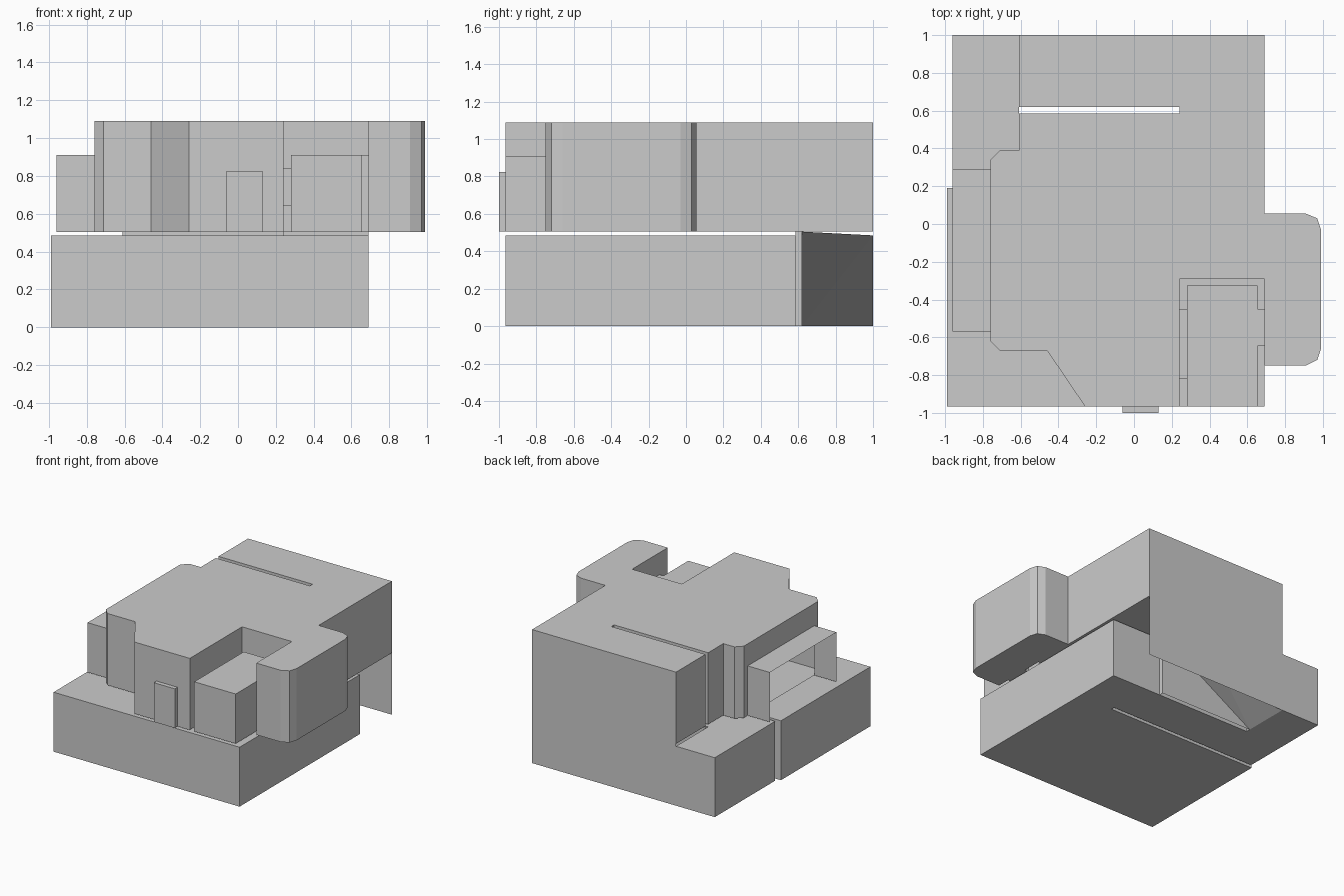
import bpy, bmesh

if "Cube" in bpy.data.objects:
    bpy.data.objects.remove(bpy.data.objects["Cube"])

Z_BASE, Z_FLOOR, Z_LOW, Z_ROOF = 0.485, 0.505, 0.91, 1.09


def make(name, polys):
    """Build one object from a list of polygons given as 3D points."""
    bm = bmesh.new()
    for poly in polys:
        bm.faces.new([bm.verts.new(p) for p in poly])
    bmesh.ops.remove_doubles(bm, verts=bm.verts, dist=1e-4)
    bmesh.ops.recalc_face_normals(bm, faces=bm.faces)
    me = bpy.data.meshes.new(name)
    bm.to_mesh(me)
    bm.free()
    ob = bpy.data.objects.new(name, me)
    bpy.context.collection.objects.link(ob)
    return ob


def flat(pts, z):
    return [(x, y, z) for x, y in pts]


def wall(a, b, z0, z1):
    return [(*a, z0), (*b, z0), (*b, z1), (*a, z1)]


def prism(name, pts, z0, z1):
    sides = [wall(a, b, z0, z1) for a, b in zip(pts, pts[1:] + pts[:1])]
    return make(name, [flat(pts, z0), flat(pts, z1)] + sides)


def box(name, x0, x1, y0, y1, z0, z1):
    return prism(name, [(x0, y0), (x1, y0), (x1, y1), (x0, y1)], z0, z1)


# Ground storey, with a narrow slot from the left side
prism("lower_storey", [
    (-.99, -.965), (.69, -.965), (.69, .585), (-.61, .585), (-.61, 1),
    (-.96, 1), (-.96, .22), (.38, .22), (.38, .19), (-.99, .19)], 0, Z_BASE)

# Upper storey: hollow shell, outline split into runs around the stairwell
front_run = [
    (-.61, .585), (-.61, .39), (-.71, .39), (-.76, .34), (-.76, .29),
    (-.76, -.57), (-.76, -.62), (-.71, -.67), (-.46, -.67), (-.26, -.965),
    (.24, -.965), (.24, -.29), (.69, -.29), (.69, -.75), (.91, -.75),
    (.97, -.72), (.99, -.66), (.99, -.03), (.97, .03), (.91, .055),
    (.69, .055), (.69, 1)]
stair_run = [(-.61, 1), (-.61, .62), (.24, .62), (.24, .585)]
outline = front_run + stair_run
shell = [flat(outline, Z_ROOF), flat(front_run + [(.24, 1), (.24, .585)], Z_FLOOR)]
for a, b in zip(outline, outline[1:] + outline[:1]):
    opening = a == (-.76, .29)          # wall is open towards the side bay
    shell.append(wall(a, b, Z_LOW if opening else Z_FLOOR, Z_ROOF))
make("upper_storey", shell)

# Rear stairwell walls reaching the ground, and the sloping stair underside
make("stairwell", [
    wall((.69, 1), (-.61, 1), 0, Z_FLOOR),
    wall((-.61, .62), (.24, .62), 0, Z_FLOOR),
    wall((.24, .62), (.24, .585), 0, Z_FLOOR)])
make("stair_slope", [[(-.61, .62, 0), (-.61, 1, 0), (.24, 1, Z_BASE)],
                     [(-.61, .62, 0), (.24, 1, Z_BASE), (.24, .62, Z_FLOOR)]])

# Left bay: roof and two end walls, open outward
bl, br = -.96, -.76
make("side_bay", [
    flat([(bl, -.57), (br, -.57), (br, .29), (bl, .29)], Z_LOW),
    wall((bl, -.57), (br, -.57), Z_FLOOR, Z_LOW),
    wall((bl, .29), (br, .29), Z_FLOOR, Z_LOW)])

# Low front room in the recess, with its links to the neighbouring walls
box("front_room", .28, .655, -.965, -.325, Z_FLOOR, Z_LOW)
box("window_link", .24, .28, -.82, -.45, .64, .84)
box("door_link", .655, .69, -.645, -.45, Z_FLOOR, Z_LOW)

# Front door panel
box("front_door", -.06, .13, -1.0, -.965, Z_FLOOR, .825)
